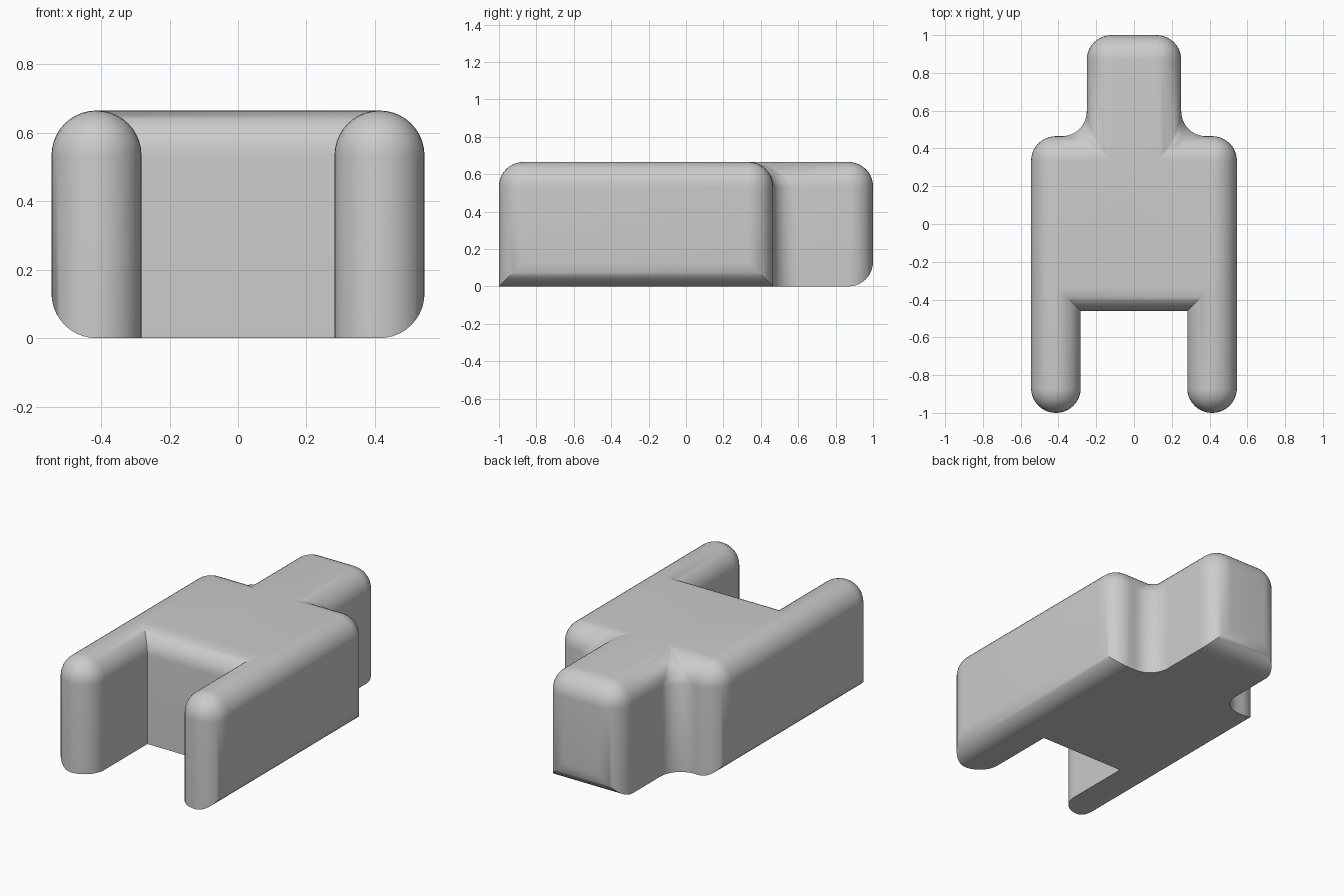
import bpy, bmesh

cube = bpy.data.objects.get("Cube")
if cube:
    bpy.data.objects.remove(cube, do_unlink=True)

HEIGHT, RADIUS = 0.665, 0.131
SIDE, NECK, SLOT = 0.545, 0.25, 0.282
SHOULDER_Y, SLOT_Y = 0.465, -0.46

# Plain grey material
grey = bpy.data.materials.new("plain_grey")
grey.use_nodes = True
colour = (0.6, 0.6, 0.6, 1)
grey.diffuse_color = colour
grey.node_tree.nodes["Principled BSDF"].inputs["Base Color"].default_value = colour

# Half outline from slot to neck, mirrored into a full ring
half = [(SLOT, SLOT_Y), (SLOT, -1), (SIDE, -1), (SIDE, SHOULDER_Y),
        (NECK, SHOULDER_Y), (NECK, 1)]
outline = half + [(-x, y) for x, y in reversed(half)]

# Extrude the outline into a solid block
bm = bmesh.new()
base = bm.faces.new([bm.verts.new((x, y, 0)) for x, y in outline])
top = bmesh.ops.extrude_face_region(bm, geom=[base], use_keep_orig=True)
bmesh.ops.translate(bm, vec=(0, 0, HEIGHT),
                    verts=[g for g in top["geom"] if isinstance(g, bmesh.types.BMVert)])
bmesh.ops.recalc_face_normals(bm, faces=bm.faces)


def is_rounded(edge):
    a, b = (v.co for v in edge.verts)
    mid = (a + b) / 2
    if mid.z > HEIGHT - 0.01:
        return True                      # whole top rim
    if mid.z > 0.01:                     # uprights, except the slot's inner corners
        return not (abs(mid.x) < SLOT + 0.01 and abs(mid.y - SLOT_Y) < 0.01)
    outer_side = abs(a.x) > SIDE - 0.01 and abs(a.x - b.x) < 0.01
    back_end = mid.y > 0.99
    return outer_side or back_end        # underside: outer sides and back only


# Round the chosen edges
bmesh.ops.bevel(bm, geom=[e for e in bm.edges if is_rounded(e)], offset=RADIUS,
                offset_type='OFFSET', segments=10, profile=0.5,
                affect='EDGES', clamp_overlap=True)
bmesh.ops.recalc_face_normals(bm, faces=bm.faces)

mesh = bpy.data.meshes.new("rounded_block")
bm.to_mesh(mesh)
bm.free()
mesh.materials.append(grey)
block = bpy.data.objects.new("rounded_block", mesh)
bpy.context.collection.objects.link(block)

# Smooth shading with crisp slot and underside edges
bpy.ops.object.select_all(action='DESELECT')
block.select_set(True)
bpy.context.view_layer.objects.active = block
bpy.ops.object.shade_smooth_by_angle(angle=0.6)
